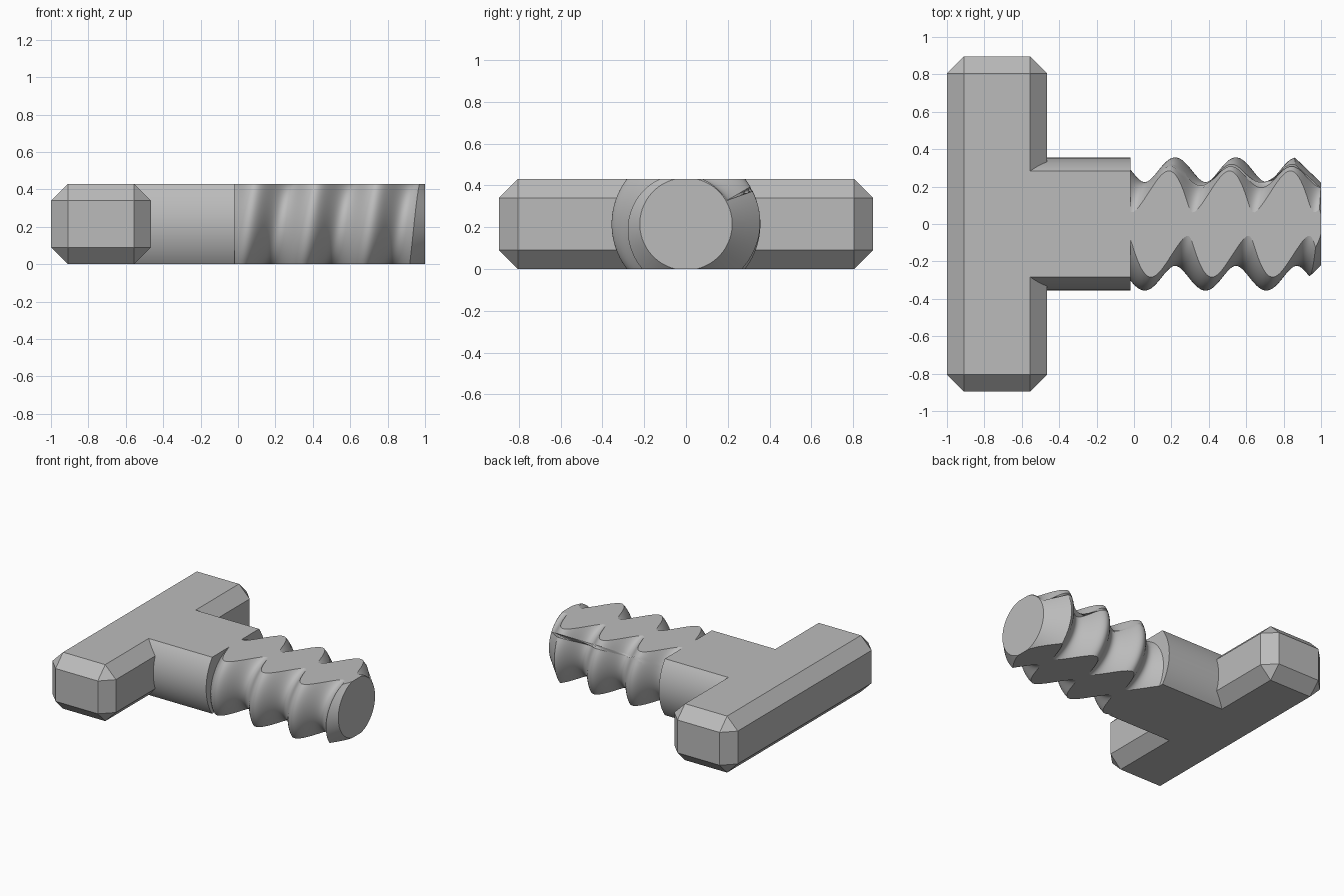
import bpy, bmesh, math
from mathutils import Matrix

cube = bpy.data.objects.get("Cube")
if cube:
    bpy.data.objects.remove(cube, do_unlink=True)

HEIGHT = 0.43
MID = HEIGHT / 2
SHOULDER = -0.02      # where the plain shaft ends and the thread starts
PITCH, CREST_X = 0.325, 0.22
TAU = math.tau

grey = bpy.data.materials.new("grey plastic")
grey.use_nodes = True
colour = (0.5, 0.5, 0.5, 1)
grey.diffuse_color = colour
grey.node_tree.nodes["Principled BSDF"].inputs["Base Color"].default_value = colour


def finish(bm, name, smooth_angle=None):
    bmesh.ops.recalc_face_normals(bm, faces=bm.faces[:])
    mesh = bpy.data.meshes.new(name)
    bm.to_mesh(mesh)
    bm.free()
    obj = bpy.data.objects.new(name, mesh)
    bpy.context.collection.objects.link(obj)
    mesh.materials.append(grey)
    if smooth_angle:
        bpy.ops.object.select_all(action='DESELECT')
        obj.select_set(True)
        bpy.context.view_layer.objects.active = obj
        bpy.ops.object.shade_smooth_by_angle(angle=math.radians(smooth_angle))
    return obj


def cut_flats(bm):
    """Slice the round form level at the bottom and the top, and close the cuts."""
    for z, side in ((0, -1), (HEIGHT, 1)):
        geom = bm.verts[:] + bm.edges[:] + bm.faces[:]
        cut = bmesh.ops.bisect_plane(bm, geom=geom, dist=1e-6, plane_co=(0, 0, z),
                                     plane_no=(0, 0, side), clear_outer=True)
        edges = [e for e in cut["geom_cut"] if isinstance(e, bmesh.types.BMEdge)]
        bmesh.ops.holes_fill(bm, edges=edges, sides=0)


# Handle: crossbar with every edge chamfered
bm = bmesh.new()
bmesh.ops.create_cube(bm, size=1, matrix=Matrix.Translation((-0.7325, 0, MID))
                      @ Matrix.Diagonal((0.535, 1.79, HEIGHT, 1)))
bmesh.ops.bevel(bm, geom=bm.edges[:], offset=0.09, segments=1, affect='EDGES')
finish(bm, "handle")

# Shaft: plain cylinder running into the handle chamfer
bm = bmesh.new()
start = -0.555
bmesh.ops.create_cone(bm, cap_ends=True, segments=96, radius1=0.355, radius2=0.355,
                      depth=SHOULDER - start,
                      matrix=Matrix.Translation(((start + SHOULDER) / 2, 0, MID))
                      @ Matrix.Rotation(math.pi / 2, 4, 'Y'))
cut_flats(bm)
finish(bm, "shaft", 20)


# Thread: wavy helical surface ending in a conical tip
def thread_radius(x, a):
    return 0.29 + 0.066 * math.cos(TAU * (x - CREST_X) / PITCH + a)


def tip_radius(x):
    return 0.221 + 0.96 * (1 - x)


def tip_start(a):
    low, high = 0.84, 1.0
    for _ in range(30):
        x = (low + high) / 2
        if tip_radius(x) > thread_radius(x, a):
            low = x
        else:
            high = x
    return low


SIDES, ROWS = 96, 160
bm = bmesh.new()
columns = []
for i in range(SIDES):
    a = TAU * i / SIDES
    end = tip_start(a)
    points = []
    for k in range(ROWS + 1):
        x = SHOULDER + (end - SHOULDER) * k / ROWS
        points.append((x, thread_radius(x, a)))
    points.append((1, tip_radius(1)))
    columns.append([bm.verts.new((x, r * math.cos(a), MID + r * math.sin(a)))
                    for x, r in points])
for i in range(SIDES):
    here, there = columns[i], columns[(i + 1) % SIDES]
    for k in range(ROWS + 1):
        bm.faces.new((here[k], there[k], there[k + 1], here[k + 1]))
for row in (0, -1):
    bm.faces.new([c[row] for c in columns])
bmesh.ops.recalc_face_normals(bm, faces=bm.faces[:])
cut_flats(bm)
finish(bm, "thread", 15)
